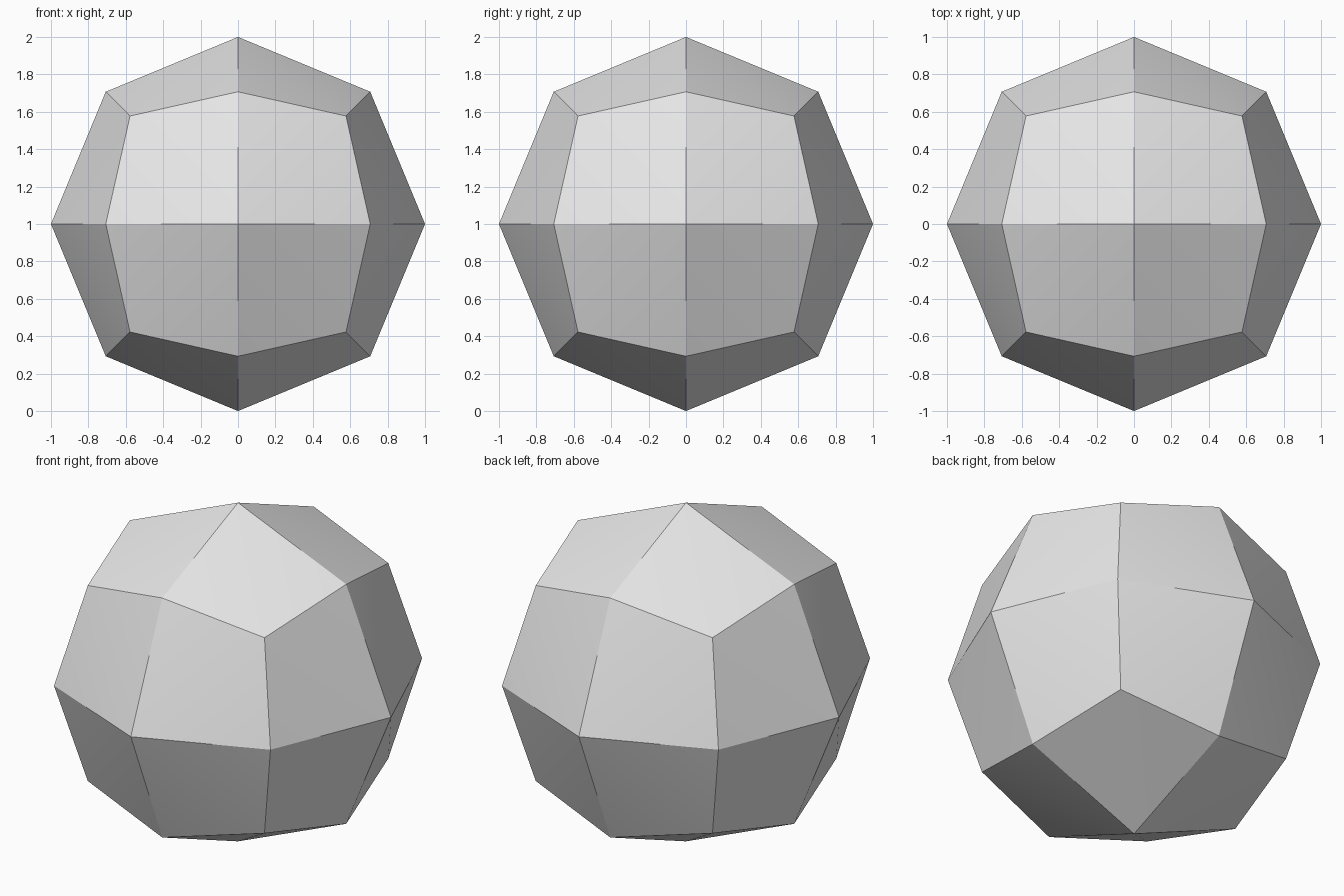
import bpy
import bmesh
import math
from mathutils import Vector

# Remove the default cube
default = bpy.data.objects.get("Cube")
if default:
    bpy.data.objects.remove(default, do_unlink=True)

RADIUS = 1.0

# Plain grey material
grey = bpy.data.materials.new("light_grey")
grey.use_nodes = True
colour = (0.8, 0.8, 0.8, 1.0)
grey.diffuse_color = colour
for node in grey.node_tree.nodes:
    if node.type == 'BSDF_PRINCIPLED':
        node.inputs["Base Color"].default_value = colour

# Faceted ball: a cube cut once in each direction and pushed out to a sphere
bm = bmesh.new()
bmesh.ops.create_cube(bm, size=2.0)
bmesh.ops.subdivide_edges(bm, edges=bm.edges[:], cuts=1, use_grid_fill=True)
for v in bm.verts:
    v.co = v.co.normalized() * RADIUS + Vector((0, 0, RADIUS))

# Fold each bent quad along its short diagonal so the ball stays convex
bmesh.ops.triangulate(bm, faces=bm.faces[:], quad_method='SHORT_EDGE')
bmesh.ops.recalc_face_normals(bm, faces=bm.faces[:])

mesh = bpy.data.meshes.new("faceted_ball")
bm.to_mesh(mesh)
bm.free()
mesh.materials.append(grey)
ball = bpy.data.objects.new("faceted_ball", mesh)
bpy.context.collection.objects.link(ball)

# Soften only the shallow folds; the panel edges stay sharp
bpy.ops.object.select_all(action='DESELECT')
ball.select_set(True)
bpy.context.view_layer.objects.active = ball
bpy.ops.object.shade_smooth_by_angle(angle=math.radians(20))
